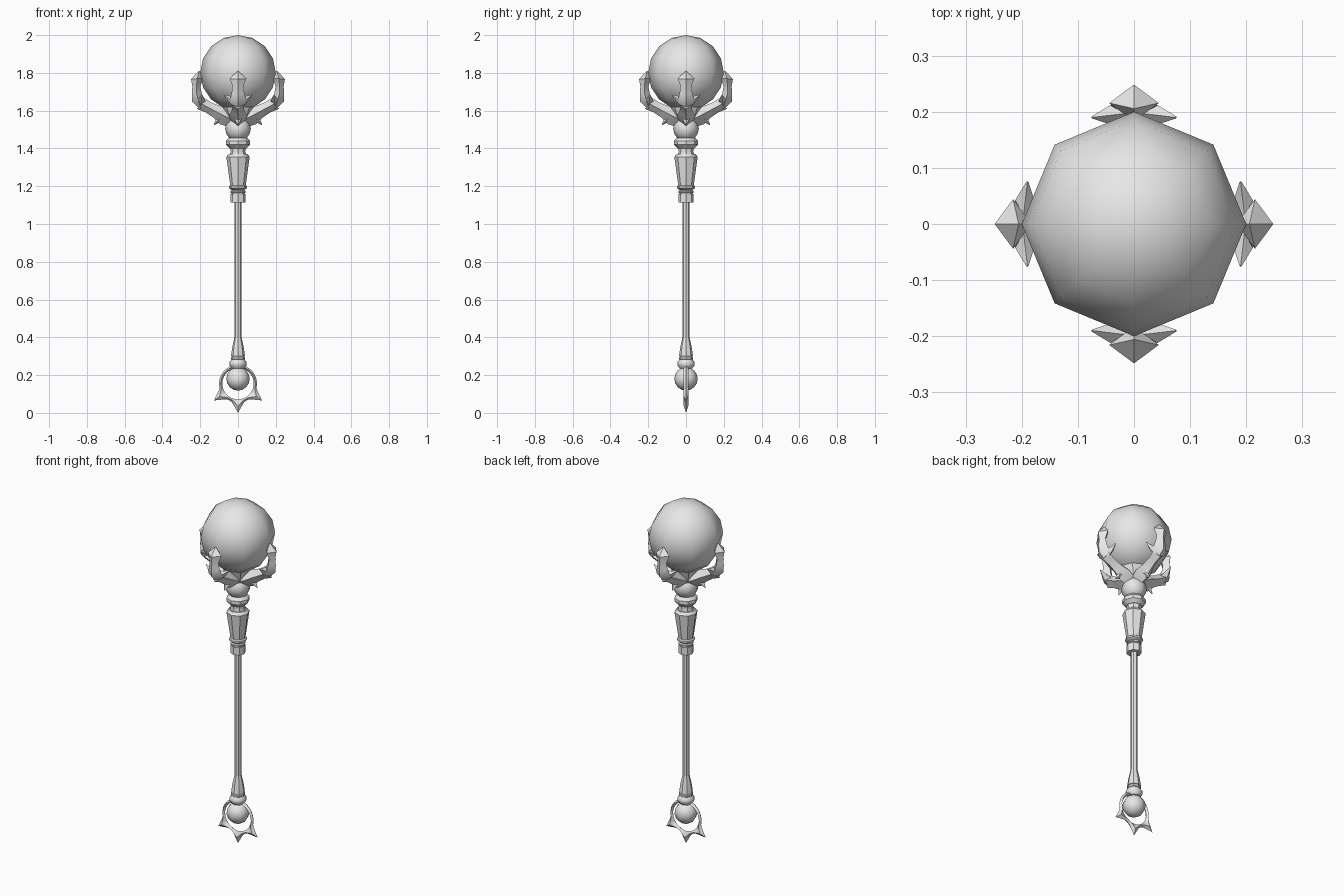
import bpy, bmesh, math
from mathutils import Matrix, Vector

if "Cube" in bpy.data.objects:
    bpy.data.objects.remove(bpy.data.objects["Cube"])

SIDES = 8
FRONT_AXIS = Vector((0, 1, 0))
RADIAL_AXIS = Vector((1, 0, 0))

material = bpy.data.materials.new("plain_grey")
material.use_nodes = True
grey = (0.8, 0.8, 0.8, 1)
material.diffuse_color = grey
material.node_tree.nodes["Principled BSDF"].inputs["Base Color"].default_value = grey


def finish(bm, name, angle=40):
    """Turn a bmesh into a named object with sharp edges kept."""
    bmesh.ops.recalc_face_normals(bm, faces=bm.faces)
    mesh = bpy.data.meshes.new(name)
    bm.to_mesh(mesh)
    bm.free()
    mesh.materials.append(material)
    part = bpy.data.objects.new(name, mesh)
    bpy.context.collection.objects.link(part)
    bpy.ops.object.select_all(action='DESELECT')
    part.select_set(True)
    bpy.context.view_layer.objects.active = part
    bpy.ops.object.shade_smooth_by_angle(angle=math.radians(angle))


def skin(bm, rings, closed=False):
    """Bridge equal rings of points, then cap the ends or join them."""
    loops = [[bm.verts.new(point) for point in ring] for ring in rings]
    following = loops[1:] + loops[:1] if closed else loops[1:]
    for lower, upper in zip(loops, following):
        for i in range(len(lower)):
            bm.faces.new((lower[i - 1], lower[i], upper[i], upper[i - 1]))
    if not closed:
        bm.faces.new(loops[0])
        bm.faces.new(loops[-1])


def ball(name, radius, z):
    bm = bmesh.new()
    bmesh.ops.create_uvsphere(bm, u_segments=SIDES, v_segments=SIDES, radius=radius,
                              matrix=Matrix.Translation((0, 0, z)))
    finish(bm, name, 60)


def turned(name, bottom, top, radii):
    """Eight-sided turned part with radii at even heights."""
    bm = bmesh.new()
    rings = []
    for k, radius in enumerate(radii):
        z = bottom + (top - bottom) * k / (len(radii) - 1)
        turns = [i * math.tau / SIDES for i in range(SIDES)]
        rings.append([(radius * math.cos(t), radius * math.sin(t), z) for t in turns])
    skin(bm, rings)
    finish(bm, name)


def bead(name, z, radius, height):
    neck = radius * 0.7
    turned(name, z - height / 2, z + height / 2, (neck, radius, radius, neck))


def horn(bm, start, end, side, bend, radii, flatness=1):
    """Bowed horn of diamond sections; radii are spread evenly along it."""
    start, end = Vector(start), Vector(end)
    across = side.cross(end - start).normalized()
    rings = []
    for k, radius in enumerate(radii):
        t = k / (len(radii) - 1)
        centre = start.lerp(end, t) + across * bend * math.sin(math.pi * t)
        wide, deep = side * radius, across * radius * flatness
        rings.append([centre + wide, centre + deep, centre - wide, centre - deep])
    skin(bm, rings)


# Orb and smaller balls
ball("orb", 0.2, 1.8)
ball("neck_ball", 0.068, 1.505)
ball("pommel_ball", 0.062, 0.18)

# Shaft and flared foot
turned("shaft", 0.39, 1.13, (0.019, 0.019))
turned("shaft_foot", 0.3, 0.4, (0.037, 0.03, 0.019))
bead("foot_bead", 0.29, 0.038, 0.03)
bead("foot_collar", 0.26, 0.046, 0.05)

# Grip with its collars
turned("grip_socket", 1.115, 1.16, (0.04, 0.04))
turned("grip_core", 1.15, 1.21, (0.034, 0.034))
bead("grip_small_bead", 1.17, 0.041, 0.02)
bead("grip_bead", 1.195, 0.048, 0.03)
turned("grip", 1.2, 1.355, (0.04, 0.062))
turned("grip_rim", 1.355, 1.37, (0.062, 0.05))
turned("upper_neck", 1.36, 1.41, (0.046, 0.038, 0.044))
bead("upper_collar", 1.43, 0.063, 0.06)

# Cup below the orb
turned("claw_cup", 1.5, 1.62, (0.035, 0.06, 0.085))

# Four claws around the orb
for quarter in range(4):
    bm = bmesh.new()
    # Arm, finger and lower thorn
    horn(bm, (0.03, 0, 1.55), (0.2, 0, 1.64), FRONT_AXIS, 0,
         (0.04, 0.05, 0.035, 0.03, 0.035))
    horn(bm, (0.195, 0, 1.61), (0.206, 0, 1.81), FRONT_AXIS, 0.02,
         (0.01, 0.045, 0.035, 0.028, 0.044, 0.002), 0.75)
    horn(bm, (0.06, 0, 1.57), (0.126, 0, 1.525), FRONT_AXIS, -0.01,
         (0.036, 0.025, 0.014, 0.002))
    # Pair of knuckle thorns
    for sign in (-1, 1):
        horn(bm, (0.2, 0, 1.645), (0.19, sign * 0.075, 1.683), RADIAL_AXIS,
             -sign * 0.006, (0.03, 0.018, 0.002))
    bm.transform(Matrix.Rotation(quarter * math.pi / 2, 4, 'Z'))
    finish(bm, "claw_" + "abcd"[quarter])

# Flat pommel ring with three pointed spikes along its lower half
bm = bmesh.new()
rings = []
centre = Vector((0, 0, 0.155))
for degrees in range(0, 360, 5):
    # Angle is measured from the bottom of the ring
    gap = min(abs(degrees - tip) for tip in (0, 55, 305, 360))
    spike = max(0, 1 - gap / 25) ** 2
    angle = math.radians(degrees)
    ray = Vector((math.sin(angle), 0, -math.cos(angle)))
    inner, outer = 0.083, 0.1 + 0.055 * spike
    middle = centre + ray * (inner + outer) / 2
    half = FRONT_AXIS * 0.012
    rings.append([centre + ray * inner, middle + half, centre + ray * outer, middle - half])
skin(bm, rings, closed=True)
finish(bm, "pommel_ring")
